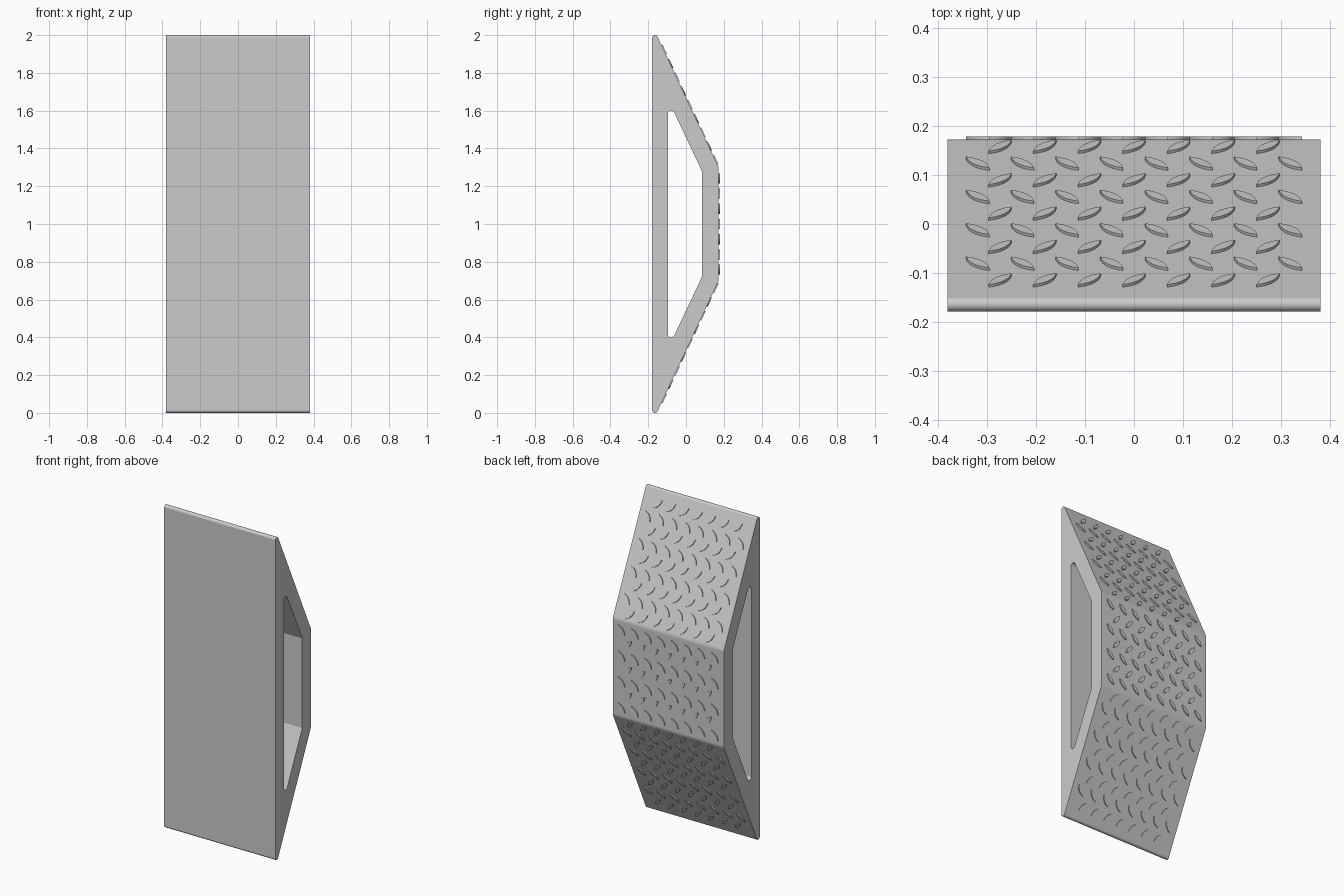
import bpy, bmesh, math
from mathutils import Vector

cube = bpy.data.objects.get("Cube")
if cube:
    bpy.data.objects.remove(cube, do_unlink=True)

grey = bpy.data.materials.new("plain grey")
grey.use_nodes = True
colour = (0.6, 0.6, 0.6, 1)
grey.diffuse_color = colour
grey.node_tree.nodes["Principled BSDF"].inputs["Base Color"].default_value = colour

HALF_WIDTH = 0.381
FRONT, BACK, KNEE, TIP = -0.179, 0.173, 0.3, 1.0524   # heights are from the middle
ARC = 12


def finish(bm, name):
    bmesh.ops.recalc_face_normals(bm, faces=bm.faces)
    mesh = bpy.data.meshes.new(name)
    bm.to_mesh(mesh)
    bm.free()
    mesh.materials.append(grey)
    obj = bpy.data.objects.new(name, mesh)
    bpy.context.collection.objects.link(obj)
    bpy.ops.object.select_all(action='DESELECT')
    obj.select_set(True)
    bpy.context.view_layer.objects.active = obj
    bpy.ops.object.shade_smooth_by_angle(angle=math.radians(35))
    return obj


def rounded_trapezoid(front, back, tip, knee, tip_radius, knee_radius):
    """Side outline as (y, z) points, every corner replaced by an arc."""
    corners = [(front, -tip, tip_radius), (back, -knee, knee_radius),
               (back, knee, knee_radius), (front, tip, tip_radius)]
    points = []
    for i, (y, z, r) in enumerate(corners):
        p = Vector((y, z))
        u = (Vector(corners[i - 1][:2]) - p).normalized()
        v = (Vector(corners[(i + 1) % 4][:2]) - p).normalized()
        half = u.angle(v) / 2
        centre = p + (u + v).normalized() * (r / math.sin(half))
        start = p + u * (r / math.tan(half)) - centre
        end = p + v * (r / math.tan(half)) - centre
        first = math.atan2(start.y, start.x)
        turn = math.atan2(start.x * end.y - start.y * end.x, start.dot(end))
        for k in range(ARC + 1):
            a = first + turn * k / ARC
            points.append(centre + Vector((math.cos(a), math.sin(a))) * r)
    return points


# Body: outer wall, through opening and the two side faces
outer = rounded_trapezoid(FRONT, BACK, TIP, KNEE, 0.015, 0.05)
inner = rounded_trapezoid(-0.096, 0.085, 0.662, 0.278, 0.018, 0.004)
bm = bmesh.new()
rings = [[bm.verts.new((x, y, z + 1)) for y, z in outline]
         for x, outline in ((-HALF_WIDTH, outer), (HALF_WIDTH, outer),
                            (HALF_WIDTH, inner), (-HALF_WIDTH, inner))]
for r, ring in enumerate(rings):
    other = rings[(r + 1) % 4]
    for i in range(len(ring)):
        j = (i + 1) % len(ring)
        bm.faces.new((ring[i], ring[j], other[j], other[i]))
body = finish(bm, "ramp_body")
weighted = body.modifiers.new("even shading", 'WEIGHTED_NORMAL')
weighted.keep_sharp = True

# Tread bars: raised lens shapes in alternating rows
HALF_LENGTH, BAR_HALF_WIDTH, RAISE, SINK = 0.036, 0.0115, 0.006, 0.002
SLANT = math.radians(49)
PITCH_X, ROW_STEP = 0.0913, 0.0805
X_AXIS = Vector((1, 0, 0))


def lens_outline(steps=8):
    us = [-1 + 2 * k / steps for k in range(steps + 1)]
    lower = [(u * HALF_LENGTH, -BAR_HALF_WIDTH * (1 - u * u)) for u in us]
    upper = [(a, -b) for a, b in reversed(lower[1:-1])]
    return lower + upper


def add_bar(bm, centre, up, normal, lean):
    along = X_AXIS * math.cos(SLANT) + up * (lean * math.sin(SLANT))
    across = normal.cross(along)
    base, top = [[bm.verts.new(centre + along * a + across * b + normal * h)
                  for a, b in lens_outline()] for h in (-SINK, RAISE)]
    bm.faces.new(base)
    bm.faces.new(top)
    for i in range(len(base)):
        j = (i + 1) % len(base)
        bm.faces.new((base[i], base[j], top[j], top[i]))


def add_panel(name, start, up, offsets, wide_first):
    """Rows along one panel; wide rows hold eight bars, the others seven."""
    up = Vector(up).normalized()
    normal = up.cross(X_AXIS)
    bm = bmesh.new()
    for row, offset in enumerate(offsets):
        wide = (row % 2 == 0) == wide_first
        count = 8 if wide else 7
        for k in range(count):
            x = (k - (count - 1) / 2) * PITCH_X
            centre = Vector((x, *start)) + up * offset
            add_bar(bm, centre, up, normal, 1 if wide else -1)
    finish(bm, name)


slope_rows = [0.042 + ROW_STEP * i for i in range(9)]
rise, run = TIP - KNEE, BACK - FRONT
add_panel("upper_tread", (BACK, 1 + KNEE), (0, -run, rise), slope_rows, False)
add_panel("middle_tread", (BACK, 1), (0, 0, 1),
          [ROW_STEP * i for i in range(-3, 4)], True)
add_panel("lower_tread", (BACK, 1 - KNEE), (0, run, rise),
          [-s for s in slope_rows], False)
